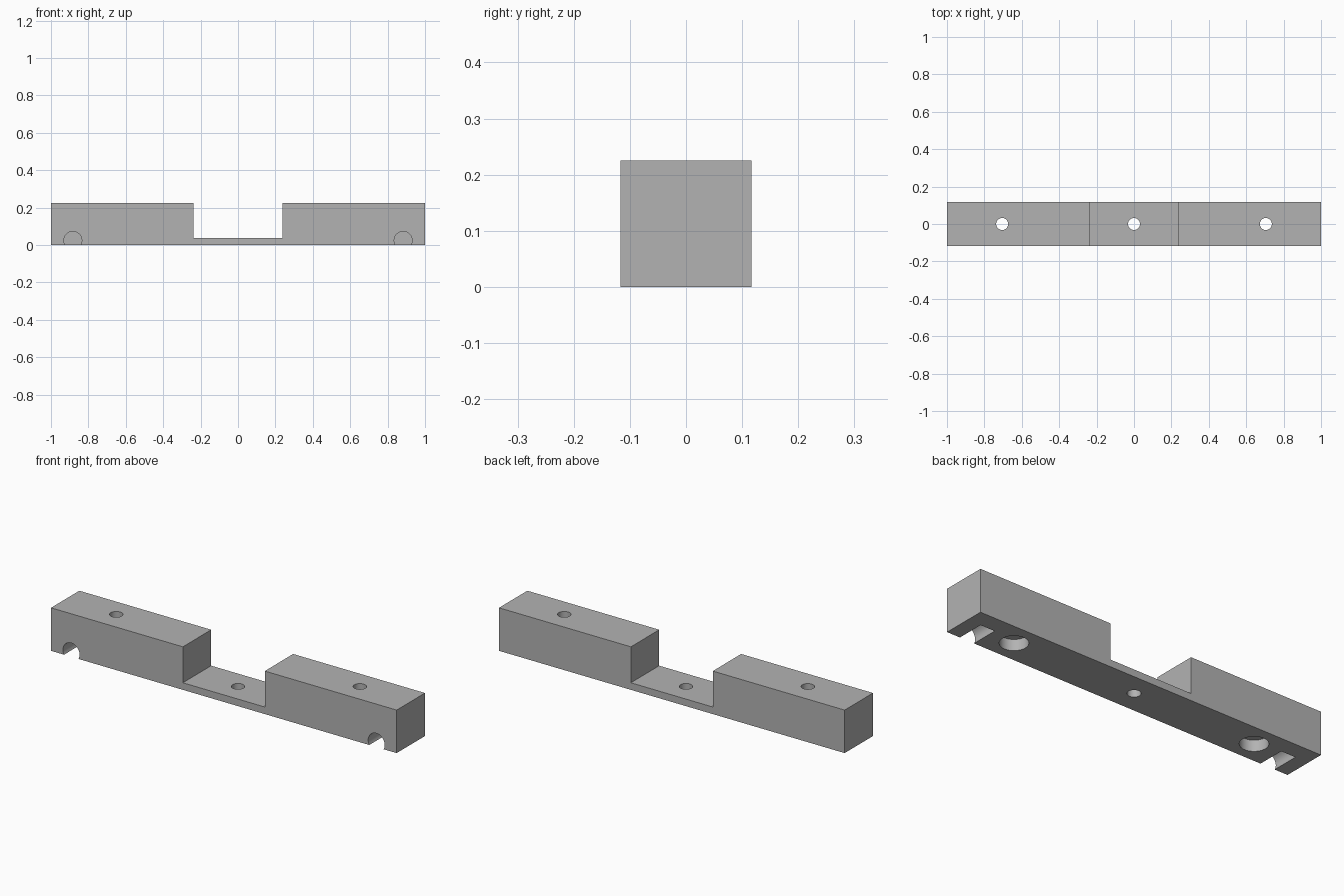
import bpy
import bmesh
from math import radians

cube = bpy.data.objects.get("Cube")
if cube:
    bpy.data.objects.remove(cube, do_unlink=True)

HALF_LENGTH, HALF_DEPTH, HEIGHT = 1.0, 0.117, 0.225
NOTCH_HALF, WEB = 0.237, 0.037
SCREW_X, CHANNEL_X = 0.705, 0.883

grey = bpy.data.materials.new("plain grey")
grey.use_nodes = True
colour = (0.45, 0.45, 0.45, 1)
grey.diffuse_color = colour
grey.node_tree.nodes["Principled BSDF"].inputs["Base Color"].default_value = colour

# Bar with a wide central notch, extruded from its front profile
half = [(HALF_LENGTH, 0), (HALF_LENGTH, HEIGHT), (NOTCH_HALF, HEIGHT), (NOTCH_HALF, WEB)]
profile = half + [(-x, z) for x, z in reversed(half)]
bm = bmesh.new()
face = bm.faces.new([bm.verts.new((x, -HALF_DEPTH, z)) for x, z in profile])
side = bmesh.ops.extrude_face_region(bm, geom=[face])
moved = [v for v in side["geom"] if isinstance(v, bmesh.types.BMVert)]
bmesh.ops.translate(bm, verts=moved, vec=(0, 2 * HALF_DEPTH, 0))
bmesh.ops.recalc_face_normals(bm, faces=bm.faces)
mesh = bpy.data.meshes.new("mounting_bar")
bm.to_mesh(mesh)
bm.free()
mesh.materials.append(grey)
bar = bpy.data.objects.new("mounting_bar", mesh)
bpy.context.collection.objects.link(bar)


def drill(name, radius, centre, length, along_y=False):
    """Cut a round hole into the bar."""
    bpy.ops.mesh.primitive_cylinder_add(
        vertices=48, radius=radius, depth=length, location=centre,
        rotation=(radians(90) if along_y else 0, 0, 0))
    cutter = bpy.context.object
    cutter.name = name
    cutter.hide_render = True
    cutter.data.materials.append(grey)
    cut = bar.modifiers.new(name, "BOOLEAN")
    cut.operation = "DIFFERENCE"
    cut.solver = "EXACT"
    cut.object = cutter
    bpy.context.view_layer.objects.active = bar
    bpy.ops.object.modifier_apply(modifier=name)
    bpy.data.objects.remove(cutter, do_unlink=True)


# Screw holes through the middle and both blocks
for x in (-SCREW_X, 0, SCREW_X):
    drill("screw_hole", 0.032, (x, 0, 0.1), 0.6)

for s in (-1, 1):
    # Counterbore under each block
    drill("counterbore", 0.067, (s * SCREW_X, 0, 0), 0.116)
    # Blind round channel from the front, open at the bottom
    drill("channel", 0.048, (s * CHANNEL_X, -HALF_DEPTH, 0.024), 0.29, along_y=True)

bpy.ops.object.select_all(action="DESELECT")
bar.select_set(True)
bpy.context.view_layer.objects.active = bar
bpy.ops.object.shade_smooth_by_angle(angle=radians(30))
